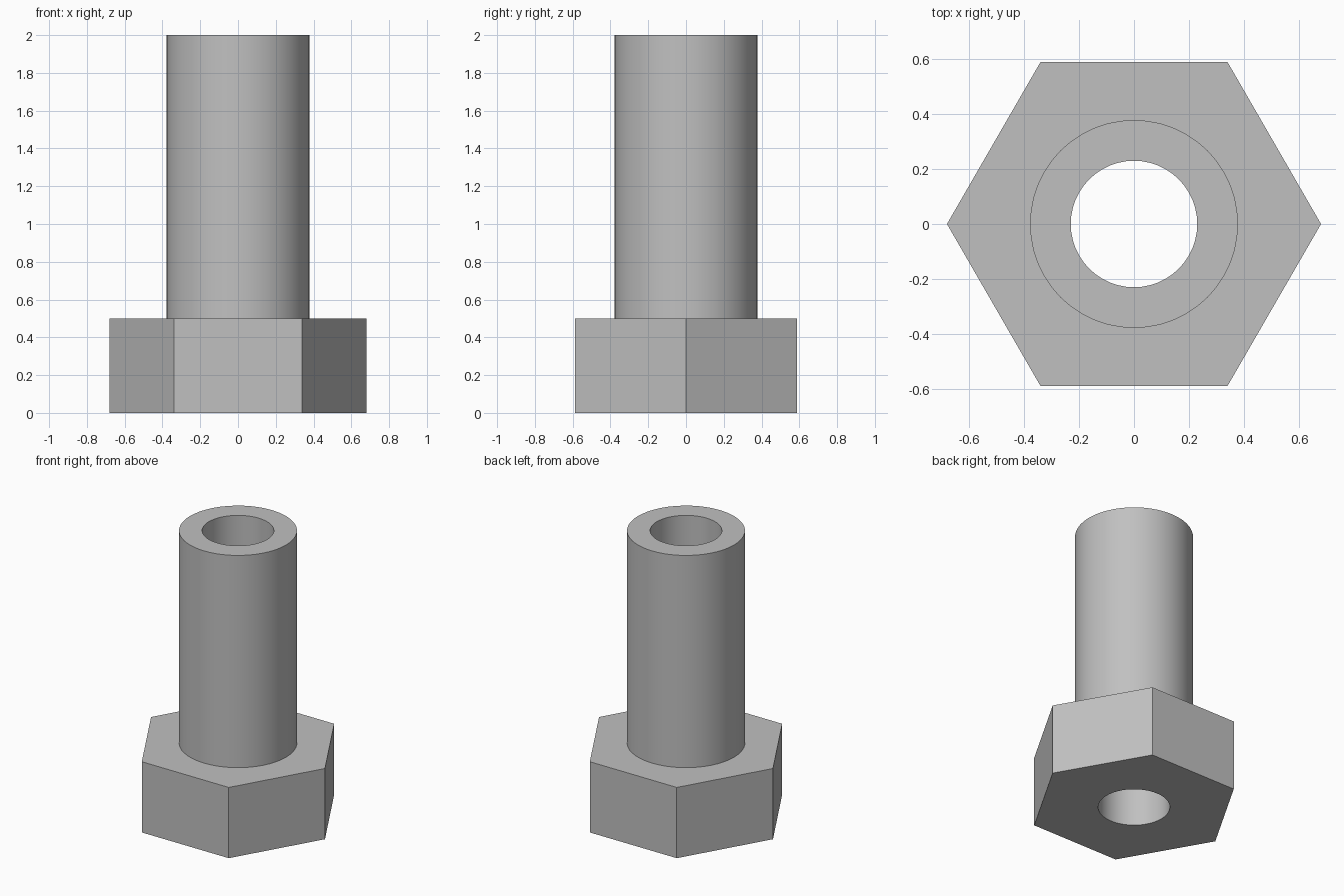
import bpy
import bmesh
import math

cube = bpy.data.objects.get("Cube")
if cube:
    bpy.data.objects.remove(cube, do_unlink=True)

SEGMENTS = 48
HEX_RADIUS, SHAFT_RADIUS, BORE_RADIUS = 0.68, 0.378, 0.23
HEAD_HEIGHT, TOTAL_HEIGHT = 0.5, 2.0

# Plain grey metal
steel = bpy.data.materials.new("grey steel")
steel.use_nodes = True
colour = (0.53, 0.53, 0.53, 1.0)
steel.diffuse_color = colour
steel.node_tree.nodes["Principled BSDF"].inputs["Base Color"].default_value = colour


def circle(radius):
    return lambda angle: radius


def hexagon(radius):
    # Distance from the centre to a hexagon outline with a corner on +x
    half = math.pi / 6
    return lambda angle: radius * math.cos(half) / math.cos(angle % (2 * half) - half)


def ring(bm, outline, z):
    verts = []
    for i in range(SEGMENTS):
        a = 2 * math.pi * i / SEGMENTS
        r = outline(a)
        verts.append(bm.verts.new((r * math.cos(a), r * math.sin(a), z)))
    return verts


# Closed section: hex head, shaft, rim and through bore
section = [
    (hexagon(HEX_RADIUS), 0),
    (hexagon(HEX_RADIUS), HEAD_HEIGHT),
    (circle(SHAFT_RADIUS), HEAD_HEIGHT),
    (circle(SHAFT_RADIUS), TOTAL_HEIGHT),
    (circle(BORE_RADIUS), TOTAL_HEIGHT),
    (circle(BORE_RADIUS), 0),
]
bm = bmesh.new()
rings = [ring(bm, outline, z) for outline, z in section]
for k, lower in enumerate(rings):
    upper = rings[(k + 1) % len(rings)]
    for i in range(SEGMENTS):
        j = (i + 1) % SEGMENTS
        bm.faces.new((lower[i], lower[j], upper[j], upper[i]))
bmesh.ops.recalc_face_normals(bm, faces=bm.faces)

mesh = bpy.data.meshes.new("hollow_hex_bolt")
bm.to_mesh(mesh)
bm.free()
mesh.materials.append(steel)
bolt = bpy.data.objects.new("hollow_hex_bolt", mesh)
bpy.context.collection.objects.link(bolt)

# Smooth the round walls, keep the rims and corners sharp
bpy.ops.object.select_all(action="DESELECT")
bolt.select_set(True)
bpy.context.view_layer.objects.active = bolt
bpy.ops.object.shade_smooth_by_angle(angle=math.radians(30))
